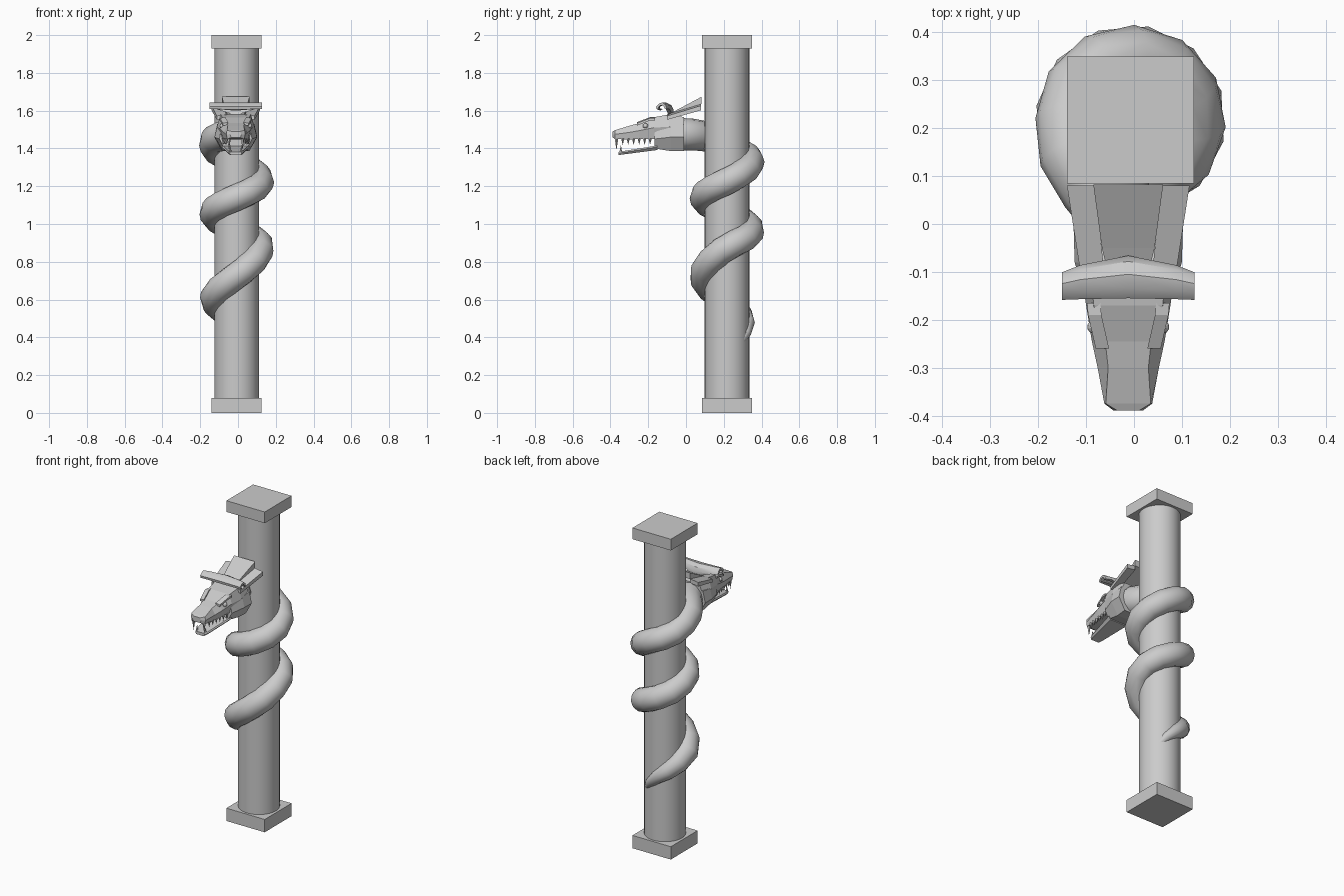
import bpy, bmesh, math
from mathutils import Vector

if "Cube" in bpy.data.objects:
    bpy.data.objects.remove(bpy.data.objects["Cube"])

CX, CY = -0.007, 0.217      # pillar axis
HX = -0.012                 # head centre line


def make(name, verts, faces, smooth=None):
    me = bpy.data.meshes.new(name)
    me.from_pydata(verts, [], faces)
    bm = bmesh.new()
    bm.from_mesh(me)
    bmesh.ops.recalc_face_normals(bm, faces=bm.faces)
    bm.to_mesh(me)
    bm.free()
    ob = bpy.data.objects.new(name, me)
    bpy.context.collection.objects.link(ob)
    if smooth:
        shade(ob, smooth)
    return ob


def shade(ob, angle):
    bpy.ops.object.select_all(action='DESELECT')
    bpy.context.view_layer.objects.active = ob
    ob.select_set(True)
    bpy.ops.object.shade_smooth_by_angle(angle=math.radians(angle))


def loft_rings(name, rings, smooth=None):
    n = len(rings[0])
    verts = [p for r in rings for p in r]
    faces = [[i * n + j, i * n + (j + 1) % n, (i + 1) * n + (j + 1) % n, (i + 1) * n + j]
             for i in range(len(rings) - 1) for j in range(n)]
    faces += [list(range(n)), [len(verts) - n + j for j in range(n)]]
    return make(name, verts, faces, smooth)


def head_loft(name, sections):
    # section: y, then (half width, z) for top, side and bottom
    rings = []
    for y, wt, zt, ws, zs, wb, zb in sections:
        half = [(wt, zt), (ws, zs), (wb, zb)]
        rings.append([(HX + w, y, z) for w, z in half] + [(HX - w, y, z) for w, z in half[::-1]])
    return loft_rings(name, rings)


def box(name, x0, x1, y0, y1, z0, z1):
    return loft_rings(name, [[(x0, y0, z), (x1, y0, z), (x1, y1, z), (x0, y1, z)] for z in (z0, z1)])


# Pillar with square base and cap
bpy.ops.mesh.primitive_cylinder_add(vertices=40, radius=0.118, depth=1.9, location=(CX, CY, 1))
pillar = bpy.context.object
pillar.name = "pillar"
shade(pillar, 40)
box("pillar_base", -0.14, 0.125, 0.085, 0.35, 0, 0.08)
box("pillar_cap", -0.14, 0.125, 0.085, 0.35, 1.93, 2)

# Coiled serpent body, rising counter-clockwise and then bending out into the neck
keys = [(40, .36), (90, .46), (180, .59), (270, .725), (360, .88), (450, .965), (540, 1.06),
        (630, 1.14), (720, 1.225), (810, 1.33), (900, 1.415)]


def height(t):
    for (a, za), (b, zb) in zip(keys, keys[1:]):
        if t <= b:
            return za + (zb - za) * (t - a) / (b - a)
    return keys[-1][1]


path = []
for i in range(29):
    t = 40 + i * 860 / 28
    k = min(1, (t - 40) / 150)
    a = math.radians(t)
    r = 0.098 + 0.03 * k
    path.append((Vector((CX + r * math.cos(a), CY + r * math.sin(a), height(t))), 0.018 + 0.053 * k))
path += [(Vector(p), r) for p, r in [((-0.125, 0.15, 1.45), .076), ((-0.08, 0.085, 1.467), .081),
                                    ((-0.04, 0.04, 1.473), .084), ((HX, -0.02, 1.475), .086),
                                    ((HX, -0.08, 1.475), .08)]]
rings = []
for i, (p, r) in enumerate(path):
    d = (path[min(i + 1, len(path) - 1)][0] - path[max(i - 1, 0)][0]).normalized()
    side = d.cross(Vector((0, 0, 1))).normalized()
    up = side.cross(d)
    rings.append([p + side * r * math.cos(j * math.tau / 12) + up * r * math.sin(j * math.tau / 12)
                  for j in range(12)])
loft_rings("serpent_body", rings, 50)

# Skull, cheeks and lower jaw
head_loft("skull", [
    (-.390, .022, 1.490, .030, 1.475, .025, 1.458),
    (-.375, .047, 1.497, .050, 1.475, .045, 1.450),
    (-.300, .042, 1.520, .064, 1.485, .055, 1.447),
    (-.245, .048, 1.535, .076, 1.495, .065, 1.450),
    (-.170, .072, 1.565, .088, 1.510, .070, 1.450),
    (-.090, .080, 1.580, .100, 1.515, .070, 1.430),
    (-.010, .072, 1.566, .098, 1.510, .060, 1.400)])
head_loft("cheeks", [
    (-.167, .078, 1.500, .086, 1.450, .060, 1.400),
    (-.080, .098, 1.520, .112, 1.460, .065, 1.386),
    (-.010, .098, 1.530, .114, 1.460, .072, 1.386)])
head_loft("lower_jaw", [
    (-.358, .028, 1.382, .032, 1.375, .026, 1.364),
    (-.335, .038, 1.386, .042, 1.378, .034, 1.368),
    (-.150, .068, 1.416, .074, 1.408, .058, 1.392)])


def tooth(name, x, y, z, length, r):
    base = [(x + r * math.cos(k * math.tau / 5), y + r * math.sin(k * math.tau / 5), z) for k in range(5)]
    make(name, base + [(x, y, z - length)],
         [[k, (k + 1) % 5, 5] for k in range(5)] + [[0, 1, 2, 3, 4]])


# Mirrored face details
for s, tag in ((-1, "left"), (1, "right")):
    for i in range(6):
        y = -0.335 + i * 0.029
        tooth(f"tooth_{tag}_{i}", HX + s * (.048 + .004 * i), y, 1.453, .035 - .002 * (i % 2), .009)
    tooth(f"upper_fang_{tag}", HX + s * .036, -.368, 1.46, .07, .011)
    tooth(f"lower_fang_{tag}", HX + s * .029, -.345, 1.378, -.04, .008)
    # Brow ridge over a sunken eye
    loft_rings(f"brow_{tag}", [[(HX + s * (w + a), y, z + b) for a, b in
                                ((-.02, .006), (.008, 0), (.008, -.012), (-.02, -.008))]
                               for y, w, z in ((-.26, .06, 1.533), (-.19, .076, 1.56), (-.165, .078, 1.56))])
    bpy.ops.mesh.primitive_uv_sphere_add(segments=10, ring_count=6, radius=.014,
                                         location=(HX + s * .072, -.215, 1.52))
    bpy.context.object.name = f"eye_{tag}"
    # Side crest sweeping back
    loft_rings(f"side_crest_{tag}", [[(HX + s * a, y, z1), (HX + s * b, y, z1 - .008),
                                      (HX + s * b, y, z0 - .008), (HX + s * a, y, z0)]
                                     for y, a, b, z0, z1 in ((-.10, .05, .1, 1.56, 1.58),
                                                             (.08, .07, .128, 1.61, 1.635))])

# Central crest
loft_rings("centre_crest", [[(HX - w, y, z1), (HX + w, y, z1), (HX + w, y, z0), (HX - w, y, z0)]
                            for y, w, z0, z1 in ((-.09, .045, 1.57, 1.583), (-.05, .055, 1.58, 1.603),
                                                 (.083, .073, 1.635, 1.674))])

# Curled horn band: a hook profile swept across the head
outer = [(-.068, 1.575), (-.066, 1.605), (-.078, 1.63), (-.105, 1.643), (-.135, 1.638),
         (-.155, 1.622), (-.152, 1.606), (-.135, 1.6)]
inner = [(-.125, 1.608), (-.139, 1.613), (-.137, 1.621), (-.125, 1.627), (-.105, 1.629),
         (-.09, 1.618), (-.084, 1.6), (-.092, 1.575)]
rings = []
for x, back in ((-.138, .035), (-.1, .02), (0, 0), (.1, .02), (.138, .035)):
    ring = []
    for y, z in outer + inner:
        k = (y + .155) / .09
        zz = max(z, 1.608) if abs(x) > .09 else z
        ring.append((HX + x, y - back * max(k, 0.1), zz))
    rings.append(ring)
loft_rings("horn_band", rings, 35)
